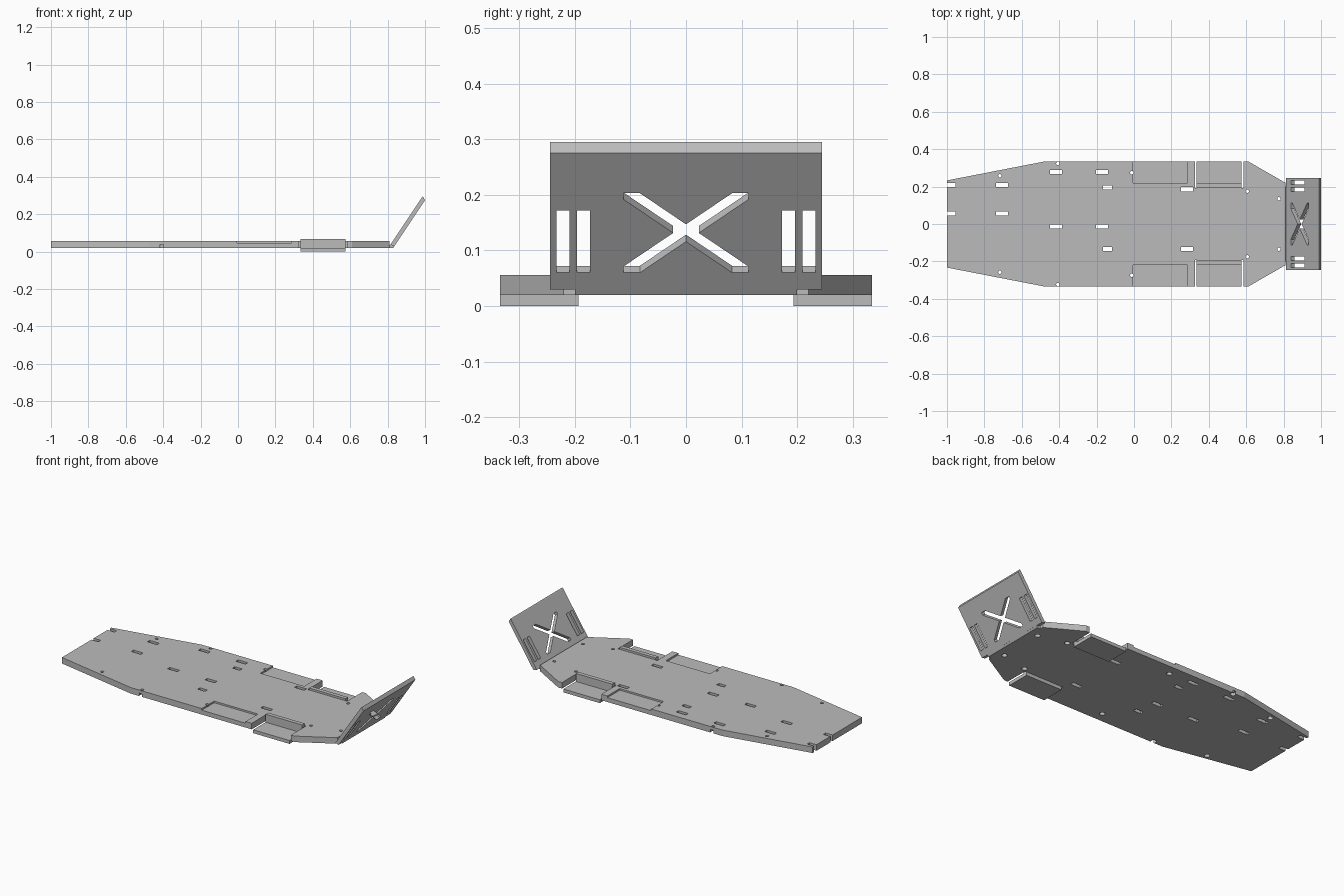
import bpy, bmesh
from math import cos, sin, tau
from mathutils import Vector

cube = bpy.data.objects.get("Cube")
if cube:
    bpy.data.objects.remove(cube)

grey = bpy.data.materials.new("plain grey")
grey.use_nodes = True
grey.diffuse_color = (0.5, 0.5, 0.5, 1)
grey.node_tree.nodes["Principled BSDF"].inputs["Base Color"].default_value = (0.5, 0.5, 0.5, 1)

BOTTOM, TOP = 0.02, 0.056


def build(name, prisms):
    """One object from (outline, sweep vector) prisms."""
    bm = bmesh.new()
    for outline, sweep in prisms:
        sweep = Vector(sweep)
        low = [bm.verts.new(p) for p in outline]
        high = [bm.verts.new(Vector(p) + sweep) for p in outline]
        bm.faces.new(low)
        bm.faces.new(high)
        for i in range(len(low)):
            j = (i + 1) % len(low)
            bm.faces.new((low[i], low[j], high[j], high[i]))
    bmesh.ops.recalc_face_normals(bm, faces=bm.faces)
    mesh = bpy.data.meshes.new(name)
    bm.to_mesh(mesh)
    bm.free()
    mesh.materials.append(grey)
    obj = bpy.data.objects.new(name, mesh)
    bpy.context.collection.objects.link(obj)
    return obj


def box(x0, x1, y0, y1, z0, z1):
    return [(x0, y0, z0), (x1, y0, z0), (x1, y1, z0), (x0, y1, z0)], (0, 0, z1 - z0)


def disc(x, y, r, z0, z1, n=20):
    return [(x + r * cos(tau * i / n), y + r * sin(tau * i / n), z0) for i in range(n)], (0, 0, z1 - z0)


def cut(obj, prisms):
    cutter = build("cutter", prisms)
    cutter.hide_render = True
    mod = obj.modifiers.new("cut", 'BOOLEAN')
    mod.operation, mod.solver, mod.object = 'DIFFERENCE', 'EXACT', cutter
    bpy.context.view_layer.objects.active = obj
    bpy.ops.object.modifier_apply(modifier=mod.name)
    bpy.data.objects.remove(cutter)


# Base plate with tapered ends
half = [(-1, 0.233), (-0.475, 0.335), (0.61, 0.335), (0.81, 0.22)]
outline = [(x, -y, BOTTOM) for x, y in half] + [(x, y, BOTTOM) for x, y in reversed(half)]
plate = build("base_plate", [(outline, (0, 0, TOP - BOTTOM))])

# Strap slots
slots = [(-0.986, 0.208), (-0.986, 0.056), (-0.705, 0.208), (-0.705, 0.056),
         (-0.417, 0.278), (-0.17, 0.278), (-0.417, -0.013), (-0.17, -0.013),
         (0.283, 0.186), (0.283, -0.133)]
through = [box(x - 0.032, x + 0.032, y - 0.011, y + 0.011, -0.1, 0.2) for x, y in slots]
through += [box(-0.166, -0.117, y - 0.011, y + 0.011, -0.1, 0.2) for y in (0.196, -0.133)]
cut(plate, through)

# Screw holes, counterbored from below
screws = [(x, s * y) for s in (1, -1) for x, y in
          [(-0.717, 0.258), (-0.407, 0.323), (-0.012, 0.274), (0.605, 0.175), (0.775, 0.135)]]
cut(plate, [disc(x, y, 0.009, -0.1, 0.2) for x, y in screws])
cut(plate, [disc(x, y, 0.015, -0.1, 0.038) for x, y in screws])

# Shallow side recesses and the open bays behind them
recesses = []
for s in (1, -1):
    recesses.append(box(-0.005, 0.285, s * 0.218, s * 0.4, 0.046, 0.2))
    recesses.append(box(0.325, 0.585, s * 0.193, s * 0.4, -0.1, 0.2))
cut(plate, recesses)

# L-shaped foot brackets sitting in the bays
for name, s in (("left_bracket", 1), ("right_bracket", -1)):
    profile = [(0.193, 0), (0.335, 0), (0.335, 0.02), (0.217, 0.02), (0.217, 0.068), (0.193, 0.068)]
    build(name, [([(0.335, s * y, z) for y, z in profile], (0.24, 0, 0))])

# Neck joining the plate to the sloping panel
neck = [(0.81, 0.02), (0.83, 0.02), (0.838, 0.032), (0.814, 0.035), (0.81, 0.035)]
build("panel_neck", [([(x, -0.2, z) for x, z in neck], (0, 0.4, 0))])

# Sloping end panel
side = [(0.837, 0.03), (1.0, 0.275), (0.988, 0.295), (0.984, 0.291), (0.814, 0.036)]
panel = build("end_panel", [([(x, -0.245, z) for x, z in side], (0, 0.49, 0))])

# Cross and paired slots cut square to the panel
normal = Vector((0.832, 0, -0.555))


def panel_cut(points):
    return ([Vector((0.83 + (z - 0.02) / 1.5, y, z)) + normal * 0.05 for y, z in points], normal * -0.15)


arm = [(0.023, 0), (0.112, 0.06), (0.112, 0.0715), (0.083, 0.0715), (0, 0.0155)]
cross = arm + [(-y, z) for y, z in reversed(arm[:-1])]
cross += [(-y, -z) for y, z in arm[1:]] + [(y, -z) for y, z in reversed(arm[1:-1])]
windows = [panel_cut([(y, z + 0.1315) for y, z in cross])]
for s in (1, -1):
    for a, b in ((0.173, 0.196), (0.21, 0.233)):
        windows.append(panel_cut([(s * a, 0.06), (s * b, 0.06), (s * b, 0.172), (s * a, 0.172)]))
cut(panel, windows)
